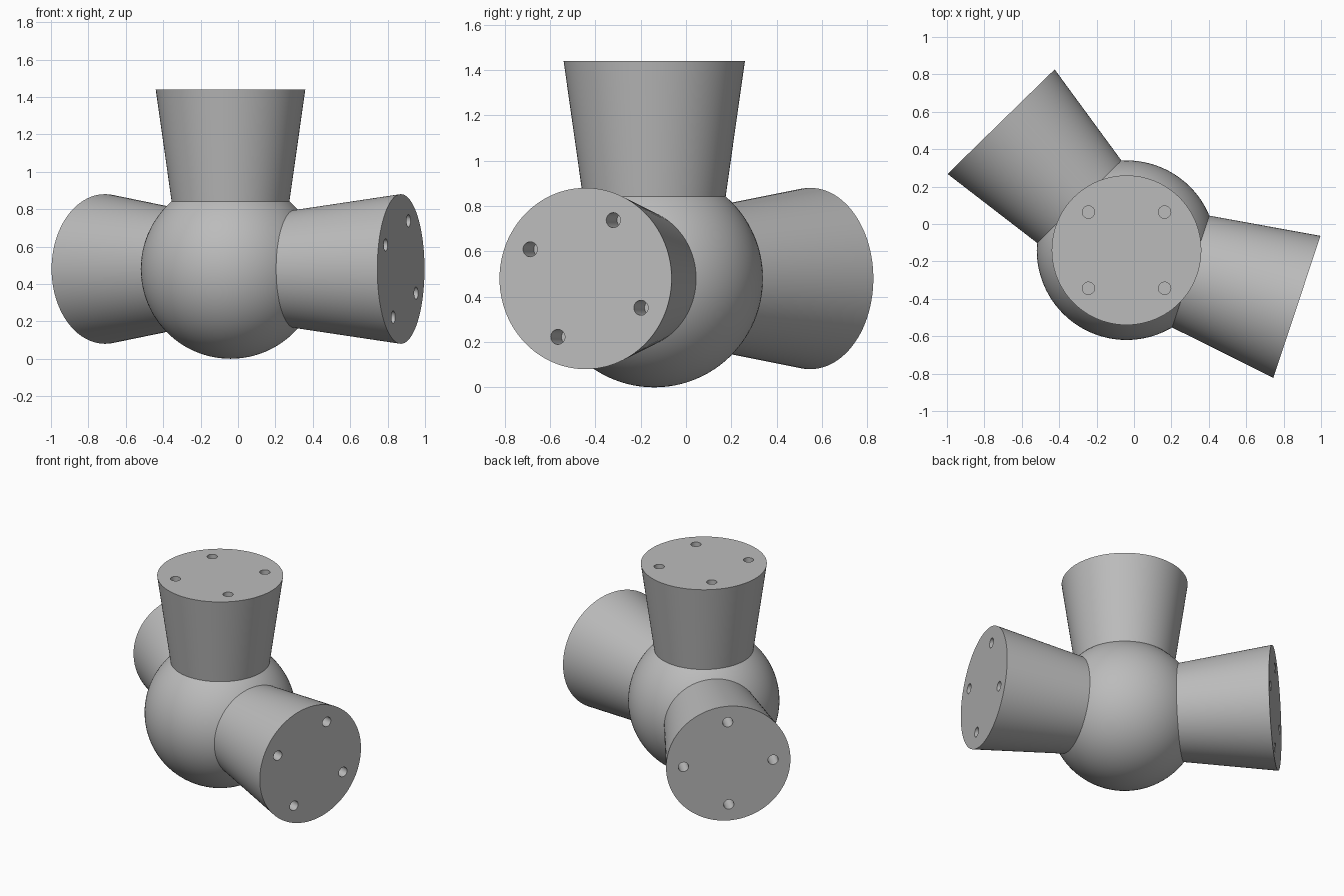
import bpy
import bmesh
from math import cos, sin, pi, radians
from mathutils import Matrix, Vector

default = bpy.data.objects.get("Cube")
if default:
    bpy.data.objects.remove(default, do_unlink=True)

CENTRE = Vector((-0.04, -0.14, 0.48))
RADIUS = 0.48
REACH = 0.96            # hub centre to arm end
END_RADIUS = 0.40
TAPER = 0.142           # radius lost per unit towards the hub
ROOT = 0.25             # arm starts inside the hub
HOLE_RING, HOLE_RADIUS, HOLE_DEPTH = 0.288, 0.033, 0.15

grey = bpy.data.materials.new("plain grey")
grey.use_nodes = True
colour = (0.5, 0.5, 0.5, 1)
grey.diffuse_color = colour
grey.node_tree.nodes["Principled BSDF"].inputs["Base Color"].default_value = colour


def add_object(name, bm):
    mesh = bpy.data.meshes.new(name)
    bm.to_mesh(mesh)
    bm.free()
    mesh.materials.append(grey)
    obj = bpy.data.objects.new(name, mesh)
    bpy.context.collection.objects.link(obj)
    return obj


def select(obj):
    bpy.ops.object.select_all(action="DESELECT")
    obj.select_set(True)
    bpy.context.view_layer.objects.active = obj


def smooth(obj):
    select(obj)
    bpy.ops.object.shade_smooth_by_angle(angle=radians(30))


def arm(name, frame, hole_angle):
    # Tapered arm along its local z, wider at the outer end
    length = REACH - ROOT
    bm = bmesh.new()
    bmesh.ops.create_cone(bm, cap_ends=True, segments=96,
                          radius1=END_RADIUS - TAPER * length, radius2=END_RADIUS,
                          depth=length,
                          matrix=Matrix.Translation((0, 0, ROOT + length / 2)))
    obj = add_object(name, bm)

    # Four blind screw holes in the end face
    bm = bmesh.new()
    for i in range(4):
        a = hole_angle + i * pi / 2
        place = Matrix.Translation((HOLE_RING * cos(a), HOLE_RING * sin(a), REACH))
        bmesh.ops.create_cone(bm, cap_ends=True, segments=32, radius1=HOLE_RADIUS,
                              radius2=HOLE_RADIUS, depth=2 * HOLE_DEPTH, matrix=place)
    cutter = add_object(name + "_hole_cutter", bm)
    cutter.hide_render = True
    cut = obj.modifiers.new("holes", "BOOLEAN")
    cut.operation = "DIFFERENCE"
    cut.solver = "EXACT"
    cut.object = cutter
    select(obj)
    bpy.ops.object.modifier_apply(modifier=cut.name)
    bpy.data.objects.remove(cutter, do_unlink=True)

    obj.matrix_world = Matrix.Translation(CENTRE) @ frame
    smooth(obj)


def sideways(azimuth):
    # Local x is level, local y is up, local z points outwards
    c, s = cos(azimuth), sin(azimuth)
    return Matrix(((-s, 0, c), (c, 0, s), (0, 1, 0))).to_4x4()


# Round hub
bm = bmesh.new()
bmesh.ops.create_uvsphere(bm, u_segments=96, v_segments=48, radius=RADIUS)
hub = add_object("hub_ball", bm)
hub.location = CENTRE
smooth(hub)

# One arm up, two level arms
arm("top_arm", Matrix.Identity(4), pi / 4)
for name, degrees in (("left_arm", -18.4), ("right_arm", 134.3)):
    azimuth = radians(degrees)
    arm(name, sideways(azimuth), pi / 4 - azimuth)
